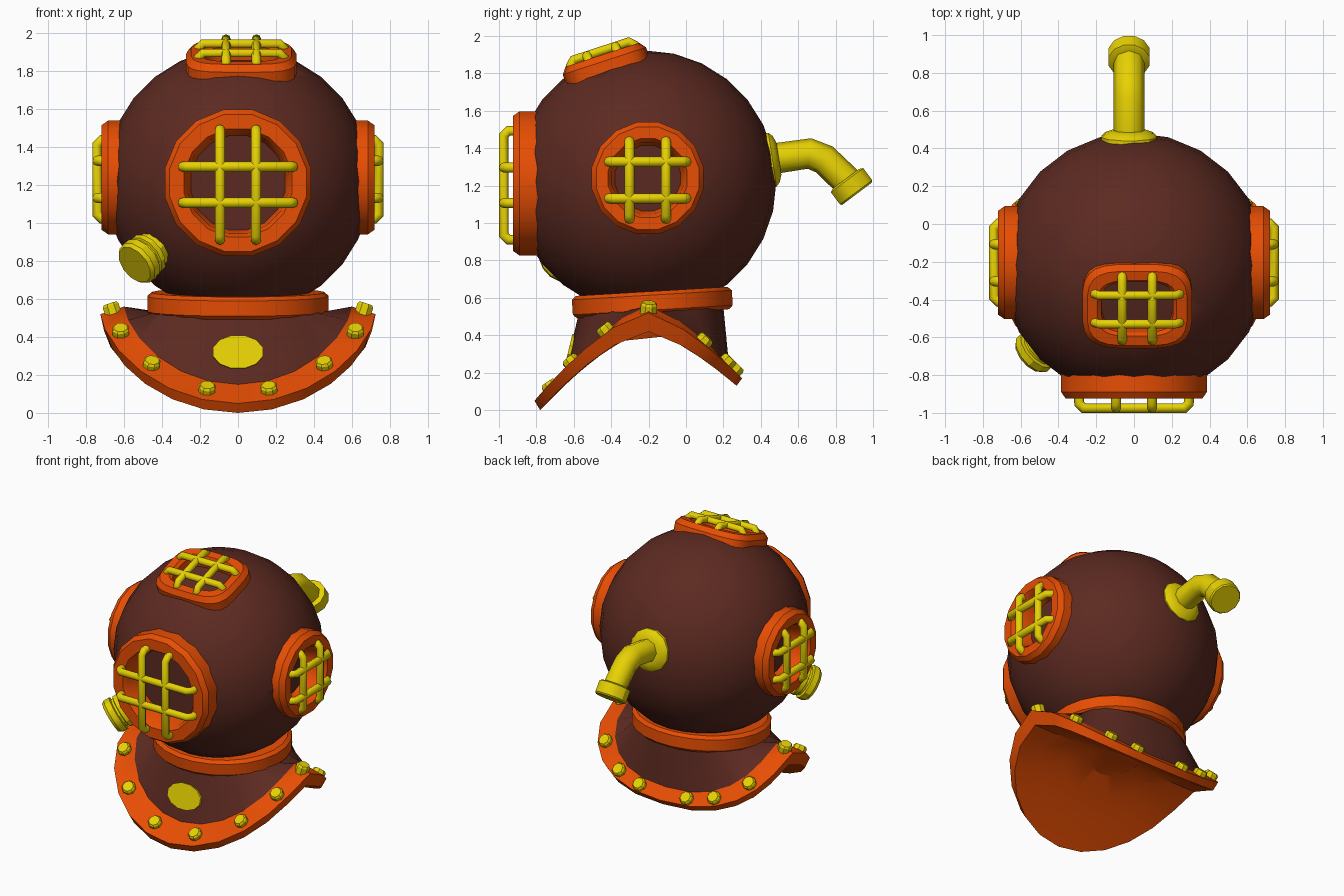
import bpy, bmesh
from math import sin, cos, pi, copysign
from mathutils import Vector, Matrix

cube = bpy.data.objects.get("Cube")
if cube:
    bpy.data.objects.remove(cube)


def material(name, rgb):
    m = bpy.data.materials.new(name)
    m.use_nodes = True
    m.diffuse_color = (*rgb, 1)
    m.node_tree.nodes["Principled BSDF"].inputs["Base Color"].default_value = (*rgb, 1)
    return m


BROWN = material("dark brown", (0.107, 0.023, 0.015))
ORANGE = material("orange", (0.8, 0.075, 0.001))
YELLOW = material("brass yellow", (0.8, 0.64, 0.001))


def frame(origin, axis, up=(0, 0, 1)):
    """Matrix whose local z runs along axis."""
    z = Vector(axis).normalized()
    x = Vector(up).cross(z).normalized()
    m = Matrix((x, z.cross(x), z)).transposed().to_4x4()
    m.translation = Vector(origin)
    return m


def select(ob):
    bpy.ops.object.select_all(action='DESELECT')
    bpy.context.view_layer.objects.active = ob
    ob.select_set(True)


def finish(ob, mats):
    bpy.context.collection.objects.link(ob)
    for m in mats:
        ob.data.materials.append(m)
    select(ob)
    bpy.ops.object.shade_smooth_by_angle()
    return ob


def loft(name, loops, mats, hollow=False, bands=None):
    """Skin between point loops; hollow joins the last loop to the first."""
    bm = bmesh.new()
    rows = [[bm.verts.new(p) for p in loop] for loop in loops]
    n = len(rows[0])
    pairs = list(zip(rows, rows[1:] + rows[:1])) if hollow else list(zip(rows, rows[1:]))
    for k, (a, b) in enumerate(pairs):
        for i in range(n):
            j = (i + 1) % n
            f = bm.faces.new((a[i], a[j], b[j], b[i]))
            f.material_index = bands[k] if bands else 0
    if not hollow:
        bm.faces.new(rows[0])
        bm.faces.new(rows[-1]).material_index = bands[-1] if bands else 0
    bmesh.ops.recalc_face_normals(bm, faces=bm.faces)
    me = bpy.data.meshes.new(name)
    bm.to_mesh(me)
    bm.free()
    return finish(bpy.data.objects.new(name, me), mats)


def turned(name, profile, m, mat, n=16, power=1.0, hollow=False):
    """Profile of (half width, half height, depth) around a frame; power < 1 squares it."""
    def wave(v):
        return copysign(abs(v) ** power, v) if abs(v) > 1e-6 else 0
    angles = [2 * pi * (i + 0.5) / n for i in range(n)]
    loops = [[m @ Vector((a * wave(cos(t)), b * wave(sin(t)), d)) for t in angles]
             for a, b, d in profile]
    return loft(name, loops, [mat], hollow)


def rods(name, paths, m, radius):
    """Round bars along straight-edged paths."""
    cu = bpy.data.curves.new(name, 'CURVE')
    cu.dimensions = '3D'
    cu.bevel_depth, cu.bevel_resolution, cu.use_fill_caps = radius, 2, True
    for path in paths:
        s = cu.splines.new('POLY')
        s.points.add(len(path) - 1)
        for p, co in zip(s.points, path):
            p.co = (*(m @ Vector(co)), 1)
    ob = bpy.data.objects.new(name, cu)
    bpy.context.collection.objects.link(ob)
    cu.materials.append(YELLOW)
    select(ob)
    bpy.ops.object.convert(target='MESH')
    bpy.ops.object.shade_smooth_by_angle(angle=0.9)


def grille(name, m, half, gap, depth, drop, r=0.027):
    """Two bars each way with ends bent back into the frame."""
    paths = []
    for axis in (0, 1):
        for side in (-1, 1):
            h, c = half[axis] - r, 0.025
            line = [(-h, -drop), (-h, -c), (c - h, 0), (h - c, 0), (h, -c), (h, -drop)]
            off = side * gap
            paths.append([(u, off, depth + d) if axis == 0 else (off, u, depth + d)
                          for u, d in line])
    rods(name, paths, m, r)


# Helmet sphere
CENTRE = Vector((0, -0.22, 1.22))
bm = bmesh.new()
bmesh.ops.create_uvsphere(bm, u_segments=24, v_segments=14, radius=0.703)
bm.transform(Matrix.Translation(CENTRE))
me = bpy.data.meshes.new("helmet")
bm.to_mesh(me)
bm.free()
helmet = finish(bpy.data.objects.new("helmet", me), [BROWN])
for poly in me.polygons:
    poly.use_smooth = True


def recess(name, size, floor, m, power=1.0):
    """Cut a window recess into the helmet."""
    cutter = turned(name, [(*size, floor), (*size, floor + 0.5)], m, BROWN, 20, power)
    cutter.hide_render = True
    cutter.hide_set(True)
    mod = helmet.modifiers.new(name, 'BOOLEAN')
    mod.operation, mod.solver, mod.object = 'DIFFERENCE', 'EXACT', cutter


def round_port(name, m, r, hole, face, half, gap, lift):
    profile = [(r, 0.52), (r, face - 0.035), (r - 0.025, face), (hole + 0.04, face),
               (hole + 0.02, face - 0.03), (hole, 0.55)]
    turned(name + "_frame", [(a, a, d) for a, d in profile], m, ORANGE, 16, hollow=True)
    recess(name + "_cutter", (hole + 0.03,) * 2, 0.57, m)
    grille(name + "_grille", m @ Matrix.Translation((0, -0.01, 0)), (half, half), gap, face + lift, 0.08)


# Round windows
round_port("front_window", frame((0, -0.2, 1.212), (0, -1, 0)), 0.393, 0.25, 0.725, 0.318, 0.095, 0.05)
for side, label in ((1, "left"), (-1, "right")):
    round_port(label + "_window", frame((0, -0.205, 1.24), (side, 0, 0)),
               0.305, 0.175, 0.72, 0.235, 0.098, 0.022)

# Upper rounded-square window
top = frame((0.017, -0.447, 1.9), (0, -0.31, 0.95), (0, 1, 0))
turned("top_window_frame", [(0.292, 0.235, -0.18), (0.292, 0.235, -0.035), (0.265, 0.208, 0),
                            (0.21, 0.155, 0), (0.19, 0.14, -0.02), (0.185, 0.135, -0.12)],
       top, ORANGE, 24, 0.55, True)
recess("top_window_cutter", (0.22, 0.17), -0.09, top, 0.55)
grille("top_window_grille", top, (0.25, 0.205), 0.08, 0.022, 0.06, 0.025)

# Neck ring
turned("neck_ring", [(0.455, 0.41, -0.06), (0.48, 0.432, -0.04), (0.48, 0.432, 0.04),
                     (0.455, 0.41, 0.06), (0.3, 0.27, 0.06), (0.3, 0.27, -0.06)],
       frame((0, -0.18, 0.575), (0, -0.06, 1), (0, 1, 0)), ORANGE, 24, hollow=True)


# Saddle-shaped collar: width, front reach, back reach, then side, front and back heights
def rim(t, w, front, back, zs, zf, zb):
    s, c = sin(t), cos(t)
    k = abs(c) if abs(c) > 1e-6 else 0
    if c > 0:
        return Vector((w * s, -0.2 - front * k ** 0.85, zs + (zf - zs) * k ** 1.3))
    x = copysign(abs(s) ** 0.82, s) if abs(s) > 1e-6 else 0
    return Vector((w * x, -0.2 + back * k ** 0.72, zs + (zb - zs) * k))


NECK = (0.45, 0.37, 0.40, 0.53, 0.53, 0.55)
INNER = (0.60, 0.46, 0.43, 0.56, 0.15, 0.24)
OUTER = (0.725, 0.61, 0.50, 0.52, 0.05, 0.17)
UNDER = (0.69, 0.58, 0.47, 0.42, 0.00, 0.13)
specs = [NECK, INNER, OUTER, UNDER]
for s in (0.75, 0.5, 0.25):
    specs.append([v * s for v in UNDER[:3]] + [0.42 + (z - 0.42) * s ** 1.5 for z in UNDER[3:]])
loft("collar", [[rim(2 * pi * i / 24, *sp) for i in range(24)] for sp in specs],
     [BROWN, ORANGE], bands=[0] + [1] * 5)

# Bolts around the collar rim
MID = [(a + b) / 2 for a, b in zip(INNER, OUTER)]
for side, label in ((1, "left"), (-1, "right")):
    for i, t in enumerate((0.25, 0.76, 1.2, pi / 2, 2.12, 2.6, 2.92)):
        t *= side
        normal = (rim(t + 0.05, *MID) - rim(t - 0.05, *MID)).cross(rim(t, *INNER) - rim(t, *OUTER))
        if normal.z < 0:
            normal.negate()
        turned(f"{label}_bolt_{i + 1}", [(0.047, 0.047, -0.03), (0.047, 0.047, 0.025), (0.038, 0.038, 0.037)],
               frame(rim(t, *MID), normal, (0, 1, 0)), YELLOW, 8)

# Oval plate on the collar front
turned("front_plate", [(0.136, 0.092, -0.04), (0.136, 0.092, 0.008)],
       frame((0, -0.62, 0.32), (0, -0.97, 0.23)), YELLOW, 12)

# Stepped valve low on the right of the helmet
valve = [(0.10, 0.6), (0.10, 0.70), (0.118, 0.705), (0.118, 0.735), (0.105, 0.74),
         (0.105, 0.755), (0.124, 0.76), (0.124, 0.80), (0.11, 0.82)]
turned("side_valve", [(r, r, d) for r, d in valve],
       frame((-0.02, -0.23, 1.205), (-0.53, -0.47, -0.43)), YELLOW, 12)

# Rear air pipe with flange and end cap
PIPE_X = -0.026
turned("pipe_flange", [(r, r, d) for r, d in ((0.15, 0.60), (0.15, 0.69), (0.13, 0.71), (0.09, 0.725))],
       frame((PIPE_X, -0.22, 1.235), (0, 0.66, 0.1)), YELLOW, 12)
rods("air_pipe", [[(PIPE_X, y, z) for y, z in ((0.44, 1.34), (0.66, 1.372), (0.74, 1.34), (0.87, 1.215))]],
     Matrix.Identity(4), 0.082)
turned("pipe_cap", [(r, r, d) for r, d in ((0.09, -0.1), (0.112, -0.09), (0.112, -0.01), (0.104, 0))],
       frame((PIPE_X, 0.915, 1.157), (0, 0.6, -0.8)), YELLOW, 12)
